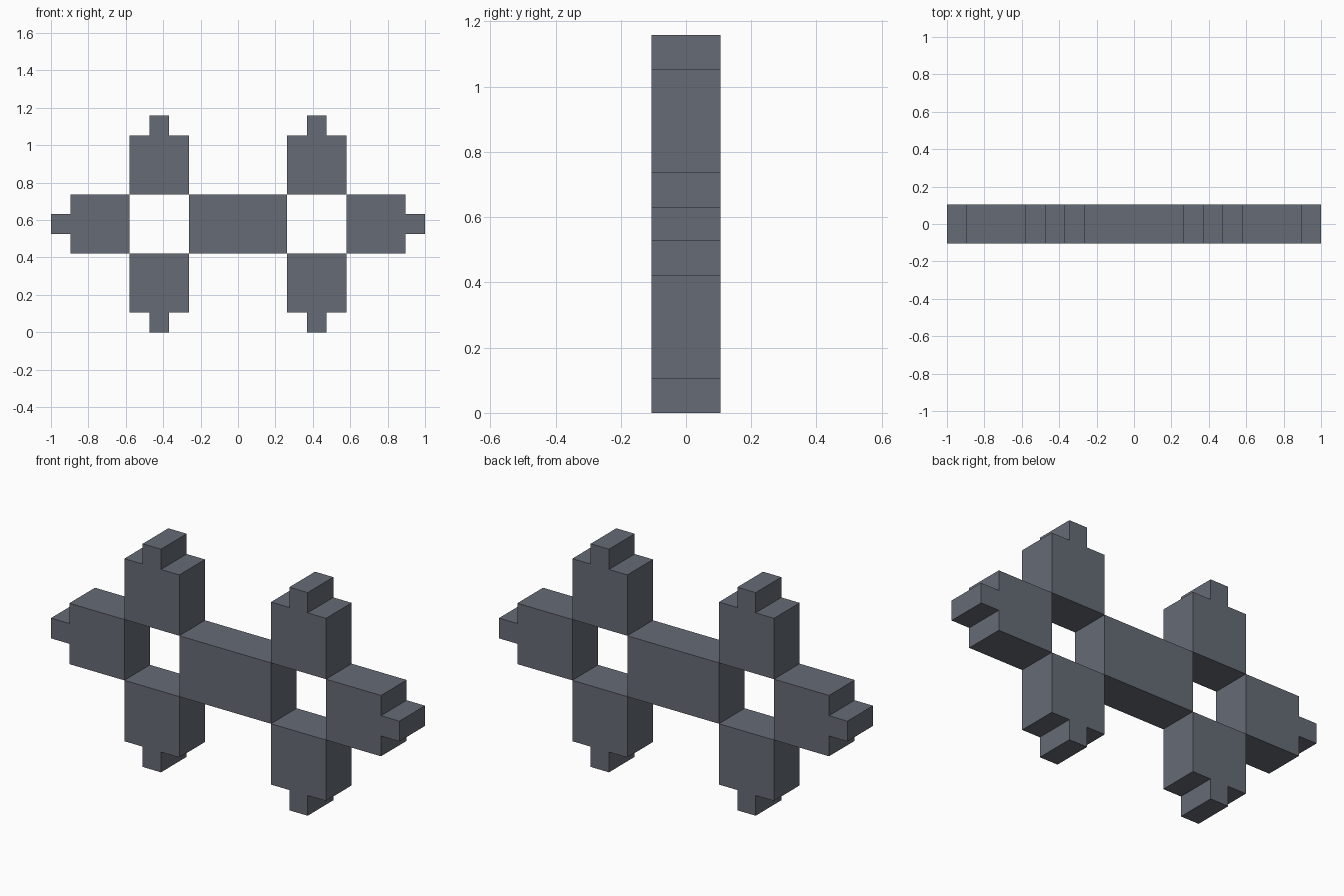
import bpy
import bmesh
import math
from mathutils import Matrix

cube = bpy.data.objects.get("Cube")
if cube:
    bpy.data.objects.remove(cube, do_unlink=True)

U = 2 / 19          # grid module: 19 wide, 11 high, 2 deep
DEPTH = 2 * U
MID_Z = 5.5 * U

slate = bpy.data.materials.new("slate grey")
slate.use_nodes = True
colour = (0.133, 0.147, 0.178, 1)
slate.diffuse_color = colour
slate.node_tree.nodes["Principled BSDF"].inputs["Base Color"].default_value = colour


def slab(name, profile, centre=(0, 0), angle=0):
    """Extrude an outline in module units (x, z) through the depth, turned about y."""
    bm = bmesh.new()
    face = bm.faces.new([bm.verts.new((x * U, -DEPTH / 2, z * U)) for x, z in profile])
    ext = bmesh.ops.extrude_face_region(bm, geom=[face])
    moved = [v for v in ext["geom"] if isinstance(v, bmesh.types.BMVert)]
    bmesh.ops.translate(bm, verts=moved, vec=(0, DEPTH, 0))
    place = Matrix.Translation((centre[0] * U, 0, MID_Z + centre[1] * U))
    bm.transform(place @ Matrix.Rotation(angle, 4, 'Y'))
    bmesh.ops.recalc_face_normals(bm, faces=bm.faces)
    mesh = bpy.data.meshes.new(name)
    bm.to_mesh(mesh)
    bm.free()
    mesh.materials.append(slate)
    obj = bpy.data.objects.new(name, mesh)
    bpy.context.collection.objects.link(obj)
    return obj


# Square block with a small tab on its outer end, pointing up
TABBED = [(-1.5, 1.5), (1.5, 1.5), (1.5, 4.5), (0.5, 4.5),
          (0.5, 5.5), (-0.5, 5.5), (-0.5, 4.5), (-1.5, 4.5)]

# Central bar between the two square openings
slab("centre_bar", [(-2.5, -1.5), (2.5, -1.5), (2.5, 1.5), (-2.5, 1.5)])

# Three tabbed blocks around each opening
for side, sx in (("left", 1), ("right", -1)):
    slab(f"{side}_upper_block", TABBED, (sx * 4, 0))
    slab(f"{side}_lower_block", TABBED, (sx * 4, 0), math.pi)
    slab(f"{side}_end_block", TABBED, (sx * 4, 0), sx * math.pi / 2)
